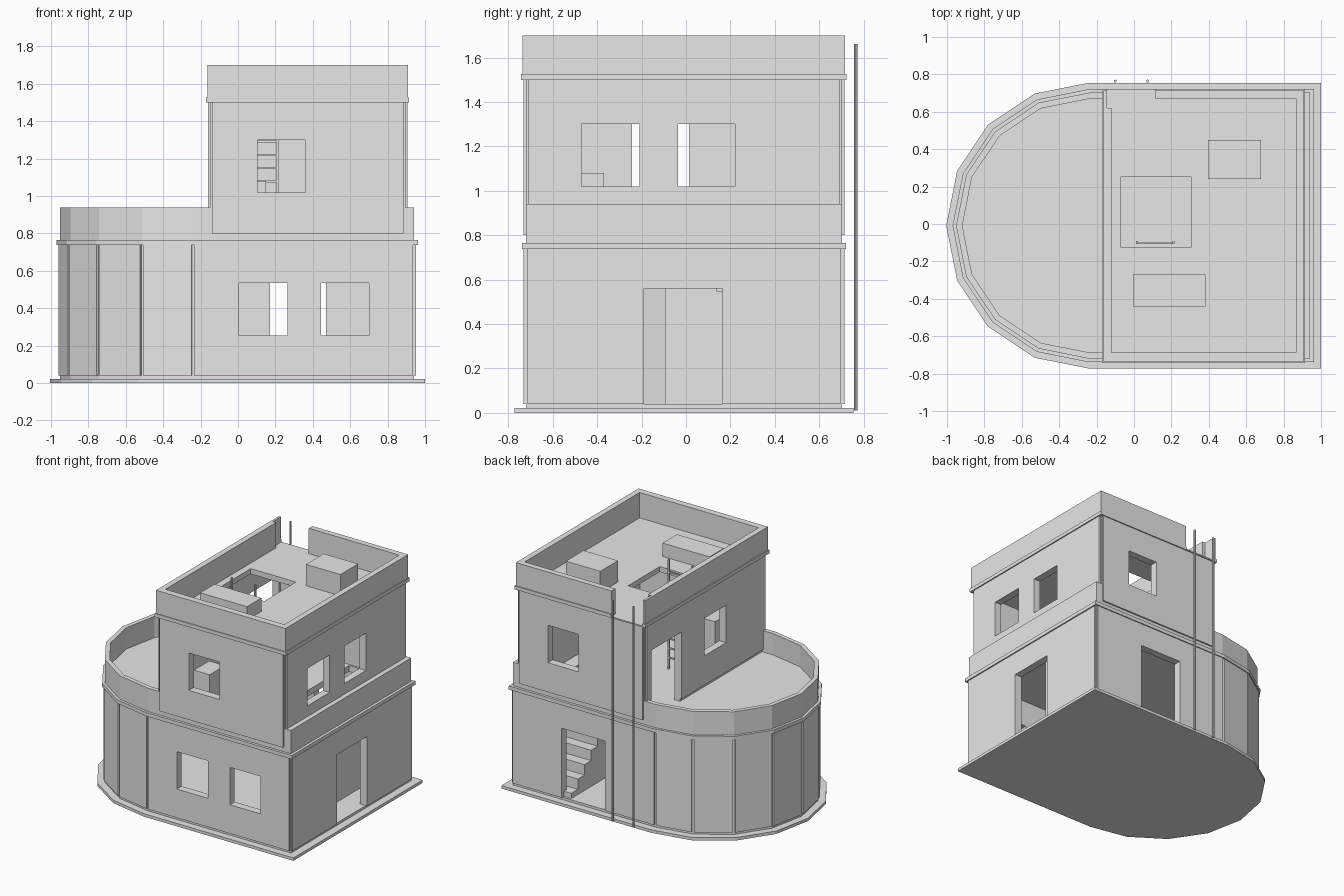
import bpy, bmesh, math
from mathutils import Vector

cube = bpy.data.objects.get("Cube")
if cube:
    bpy.data.objects.remove(cube, do_unlink=True)

grey = bpy.data.materials.new("plaster grey")
grey.use_nodes = True
grey.diffuse_color = (0.8, 0.8, 0.8, 1)
grey.node_tree.nodes["Principled BSDF"].inputs["Base Color"].default_value = (0.8, 0.8, 0.8, 1)

CY = -0.009      # centre line of the walls
ARC_X = -0.24    # where the rounded end begins


def solids(name, prisms):
    """One object made of upright prisms, each (outline, bottom, top)."""
    bm = bmesh.new()
    for pts, z0, z1 in prisms:
        low = [bm.verts.new((p[0], p[1], z0)) for p in pts]
        high = [bm.verts.new((p[0], p[1], z1)) for p in pts]
        bm.faces.new(low)
        bm.faces.new(high)
        for i in range(len(pts)):
            j = (i + 1) % len(pts)
            bm.faces.new((low[i], low[j], high[j], high[i]))
    bmesh.ops.recalc_face_normals(bm, faces=bm.faces)
    mesh = bpy.data.meshes.new(name)
    bm.to_mesh(mesh)
    bm.free()
    mesh.materials.append(grey)
    ob = bpy.data.objects.new(name, mesh)
    bpy.context.collection.objects.link(ob)
    return ob


def rect(x0, x1, y0, y1):
    return [(x0, y0), (x1, y0), (x1, y1), (x0, y1)]


def block(x0, x1, y0, y1, z0, z1):
    return rect(x0, x1, y0, y1), z0, z1


def rounded(r, right):
    """Plan with a straight right end and an eight-sided round left end."""
    arc = [(ARC_X + r * math.cos(a), CY + r * math.sin(a))
           for a in (math.pi / 2 + math.pi * i / 8 for i in range(9))]
    return [(right, CY - r), (right, CY + r)] + arc


def cut(ob, prisms):
    """Subtract each prism from the object and bake the result."""
    cutters = []
    for prism in prisms:
        cutter = solids("cutter", [prism])
        cutter.hide_render = True
        mod = ob.modifiers.new("opening", 'BOOLEAN')
        mod.operation = 'DIFFERENCE'
        mod.solver = 'EXACT'
        mod.object = cutter
        cutters.append(cutter)
    bpy.context.view_layer.update()
    graph = bpy.context.evaluated_depsgraph_get()
    mesh = bpy.data.meshes.new_from_object(ob.evaluated_get(graph))
    ob.modifiers.clear()
    ob.data = mesh
    for cutter in cutters:
        bpy.data.objects.remove(cutter, do_unlink=True)


def cladding(name, plan, z0, z1, trim):
    """Thin wall panels, one per side, with a small gap at every corner."""
    panels = []
    for i, p in enumerate(plan):
        a, b = Vector(p), Vector(plan[(i + 1) % len(plan)])
        t = (b - a).normalized()
        n = Vector((t.y, -t.x))
        a, b = a + t * trim, b - t * trim
        panels.append(([a - n * 0.004, b - n * 0.004, b + n * 0.011, a + n * 0.011], z0, z1))
    return solids(name, panels)


# Openings
lower_openings = [
    block(0.005, 0.265, -0.85, -0.6, 0.255, 0.535),
    block(0.445, 0.70, -0.85, -0.6, 0.255, 0.535),
    block(0.85, 1.05, -0.19, 0.165, 0.04, 0.56),
    block(0.17, 0.53, 0.6, 0.85, 0.04, 0.56),
]
upper_openings = [
    block(0.105, 0.36, -0.85, -0.6, 1.02, 1.30),
    block(0.39, 0.645, 0.6, 0.85, 1.02, 1.30),
    block(0.8, 1.0, -0.47, -0.21, 1.02, 1.30),
    block(0.8, 1.0, -0.035, 0.22, 1.02, 1.30),
    block(-0.25, -0.05, -0.243, 0.013, 1.02, 1.30),
    block(-0.25, -0.05, 0.285, 0.635, 0.76, 1.30),
]

# Ground floor
solids("base_slab", [(rounded(0.764, 1.0), 0, 0.022)])
lower_walls = solids("lower_walls", [(rounded(0.711, 0.942), 0.02, 0.94)])
cut(lower_walls, [
    (rounded(0.665, 0.895), 0.04, 0.735),
    (rounded(0.678, 0.87), 0.78, 1.0),
    block(0.47, 0.75, -0.095, 0.64, 0.7, 0.85),
] + lower_openings)
lower_panels = cladding("lower_wall_panels", rounded(0.711, 0.942), 0.04, 0.737, 0.006)
cut(lower_panels, lower_openings)
lower_band = solids("lower_band", [(rounded(0.73, 0.963), 0.737, 0.765)])
cut(lower_band, [(rounded(0.70, 0.93), 0.7, 0.8)])

# Stairs to the upper floor, rising toward the front
step = 0.078
solids("stairs", [block(0.47, 0.75, 0.607 - i * step, 0.685 - i * step, 0.03, (i + 1) * step)
                  for i in range(10)])

# Upper floor
upper_walls = solids("upper_walls", [block(-0.15, 0.895, -0.72, 0.702, 0.775, 1.51)])
cut(upper_walls, [
    block(-0.105, 0.85, -0.672, 0.655, 0.76, 1.47),
    block(-0.07, 0.305, -0.125, 0.25, 1.4, 1.6),
] + upper_openings)
upper_panels = cladding("upper_wall_panels", rect(-0.15, 0.895, -0.72, 0.702), 0.80, 1.50, 0.011)
cut(upper_panels, upper_openings)

# Roof parapet and band, open at the corner by the outside ladder
inside = block(-0.12, 0.865, -0.687, 0.672, 1.4, 1.8)
parapet = solids("roof_parapet", [block(-0.163, 0.908, -0.736, 0.715, 1.50, 1.70)])
cut(parapet, [inside, block(-0.145, 0.115, 0.62, 0.8, 1.51, 1.8)])
roof_band = solids("roof_band", [block(-0.17, 0.915, -0.742, 0.722, 1.50, 1.527)])
cut(roof_band, [inside, block(-0.145, 0.115, 0.62, 0.8, 1.51, 1.8)])

# Boxes on the roof and in the upper room
solids("roof_box_tall", [block(0.395, 0.68, 0.24, 0.45, 1.505, 1.67)])
solids("roof_box_low", [block(-0.005, 0.383, -0.44, -0.27, 1.505, 1.61)])
solids("room_box", [block(0.02, 0.15, -0.55, -0.37, 0.775, 1.08)])

# Ladder to the roof hatch
ladder = [block(x, x + 0.01, -0.108, -0.092, 0.775, 1.6) for x in (0.012, 0.207)]
ladder += [block(0.015, 0.212, -0.105, -0.095, z, z + 0.01)
           for z in (0.86 + 0.071 * i for i in range(10))]
solids("hatch_ladder", ladder)

# Upright poles on the back wall
for side, x in (("left", 0.072), ("right", -0.10)):
    ring = [(x + 0.008 * math.cos(math.tau * i / 8), 0.764 + 0.008 * math.sin(math.tau * i / 8))
            for i in range(8)]
    solids("back_pole_" + side, [(ring, 0.01, 1.66)])
